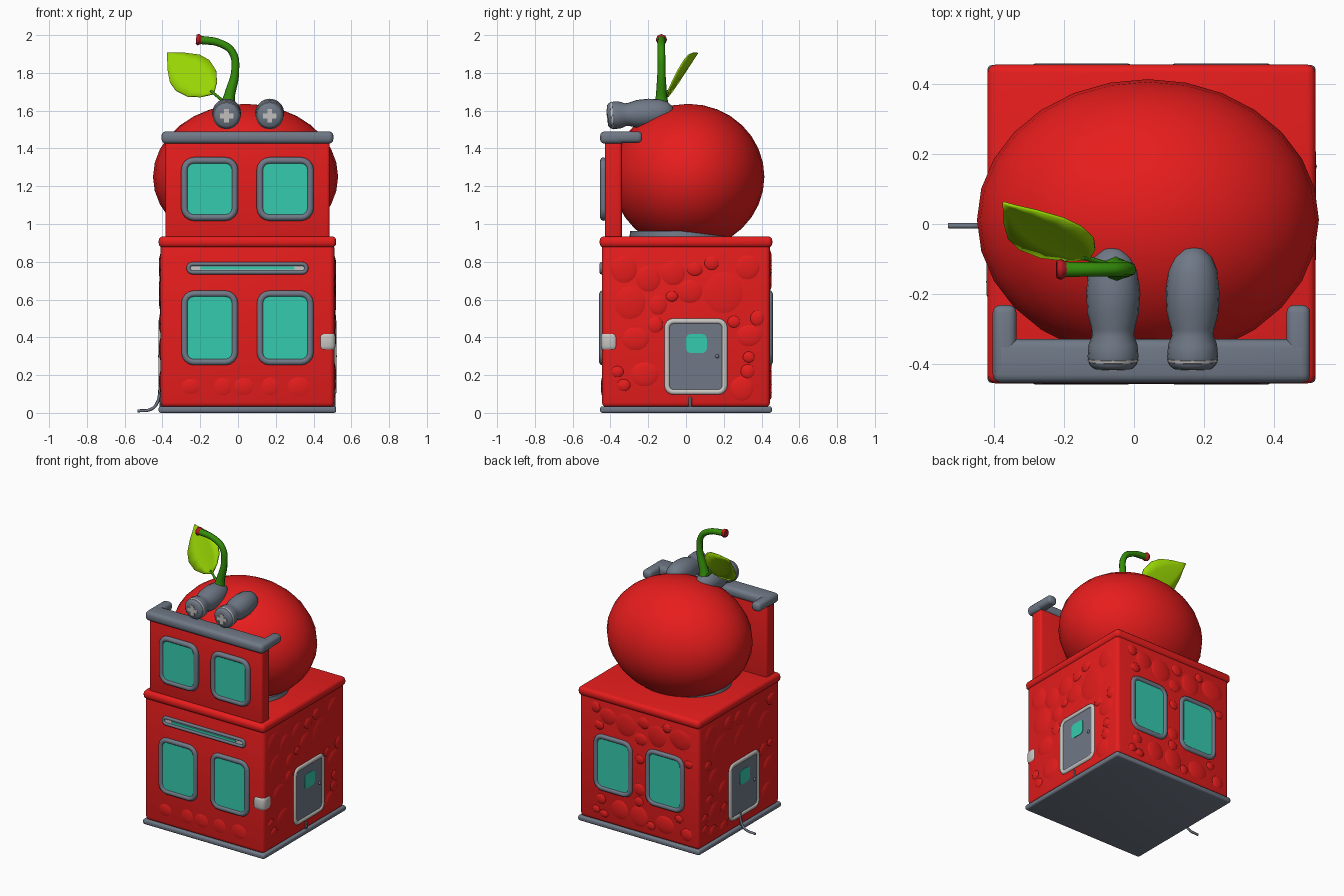
import bpy, bmesh, math, random
from mathutils import Matrix, Vector

if "Cube" in bpy.data.objects:
    bpy.data.objects.remove(bpy.data.objects["Cube"])
random.seed(4)

def mat(name, c):
    m = bpy.data.materials.new(name)
    m.diffuse_color = (*c, 1)
    m.use_nodes = True
    m.node_tree.nodes["Principled BSDF"].inputs["Base Color"].default_value = m.diffuse_color
    return m

RED = mat("red", (0.80, 0.012, 0.012))
SLATE = mat("slate grey", (0.16, 0.19, 0.24))
LIGHT = mat("light grey", (0.57, 0.56, 0.54))
TEAL = mat("teal glass", (0.035, 0.6, 0.43))
GREEN = mat("stem green", (0.035, 0.27, 0.003))
LIME = mat("leaf lime", (0.31, 0.66, 0.001))
TIP = mat("dark red", (0.5, 0.01, 0.015))

def finish(name, me, m, angle=40):
    ob = bpy.data.objects.new(name, me)
    bpy.context.collection.objects.link(ob)
    me.materials.clear()
    me.materials.append(m)
    bpy.ops.object.select_all(action='DESELECT')
    ob.select_set(True)
    bpy.context.view_layer.objects.active = ob
    bpy.ops.object.shade_smooth_by_angle(angle=math.radians(angle))
    return ob

def from_bm(name, bm, m, angle=40):
    bmesh.ops.recalc_face_normals(bm, faces=bm.faces)
    me = bpy.data.meshes.new(name)
    bm.to_mesh(me)
    bm.free()
    return finish(name, me, m, angle)

def box(name, lo, hi, m, bevel=0.0, segs=3):
    bm = bmesh.new()
    bmesh.ops.create_cube(bm, size=1)
    for v in bm.verts:
        v.co = Vector([lo[i] + (v.co[i] + 0.5) * (hi[i] - lo[i]) for i in range(3)])
    if bevel:
        bmesh.ops.bevel(bm, geom=bm.edges[:], offset=bevel, segments=segs, profile=0.5, affect='EDGES')
    return from_bm(name, bm, m)

def ball(name, c, r, m, u=28, v=16):
    bm = bmesh.new()
    bmesh.ops.create_uvsphere(bm, u_segments=u, v_segments=v, radius=1)
    for w in bm.verts:
        w.co = Vector([c[i] + w.co[i] * r[i] for i in range(3)])
    return from_bm(name, bm, m, 60)

def tube(name, pts, radii, m, cyclic=False, smooth=True):
    cu = bpy.data.curves.new(name + "_path", 'CURVE')
    cu.dimensions = '3D'
    cu.bevel_depth = 1
    cu.bevel_resolution = 2
    cu.use_fill_caps = not cyclic
    cu.resolution_u = 6
    sp = cu.splines.new('BEZIER' if smooth else 'POLY')
    ps = sp.bezier_points if smooth else sp.points
    ps.add(len(pts) - 1)
    for p, q, r in zip(ps, pts, radii):
        p.co = q if smooth else (*q, 1)
        p.radius = r
        if smooth:
            p.handle_left_type = p.handle_right_type = 'AUTO'
    sp.use_cyclic_u = cyclic
    tmp = bpy.data.objects.new("tmp", cu)
    bpy.context.collection.objects.link(tmp)
    bpy.context.view_layer.update()
    me = bpy.data.meshes.new_from_object(tmp.evaluated_get(bpy.context.evaluated_depsgraph_get()))
    bpy.data.objects.remove(tmp)
    return finish(name, me, m, 60)

def round_rect(u, z, w, h, r, d, n=5):
    pts = []
    for k, (sx, sz) in enumerate(((1, 1), (-1, 1), (-1, -1), (1, -1))):
        for i in range(n):
            a = math.pi / 2 * (k + i / (n - 1))
            pts.append((u + sx * (w / 2 - r) + r * math.cos(a), -d, z + sz * (h / 2 - r) + r * math.sin(a)))
    return pts

def plate(name, u, z, w, h, r, d, m, t=0.008):
    bm = bmesh.new()
    f = bm.faces.new([bm.verts.new(p) for p in round_rect(u, z, w, h, r, d)])
    ext = bmesh.ops.extrude_face_region(bm, geom=[f])
    for v in ext['geom']:
        if isinstance(v, bmesh.types.BMVert):
            v.co.y += t
    return from_bm(name, bm, m)

# Turns a part made for the front wall onto another wall of the tower
def turn(obs, deg):
    for o in obs:
        o.matrix_world = Matrix.Translation((0.05, 0, 0)) @ Matrix.Rotation(math.radians(deg), 4, 'Z')

def window(name, u, z, w, h, d, deg):
    pts = round_rect(u, z, w - 0.034, h - 0.034, 0.05, d)
    turn([tube(name + "_frame", pts, [0.018] * len(pts), SLATE, True, False),
          plate(name + "_glass", u, z, w - 0.03, h - 0.03, 0.045, d + 0.007, TEAL)], deg)

# Tower body
box("base_slab", (-0.42, -0.455, 0), (0.52, 0.455, 0.035), SLATE, 0.012)
box("tower_walls", (-0.41, -0.445, 0.03), (0.51, 0.445, 0.9), RED, 0.025)
box("roof_cornice", (-0.42, -0.457, 0.875), (0.52, 0.457, 0.935), RED, 0.024)

# Upper facade and its grey coping
box("upper_facade", (-0.385, -0.43, 0.92), (0.485, -0.34, 1.45), RED, 0.015)
box("coping_front", (-0.405, -0.455, 1.425), (0.505, -0.33, 1.49), SLATE, 0.024)
for n, x in (("left", -0.405), ("right", 0.437)):
    box("coping_return_" + n, (x, -0.44, 1.43), (x + 0.068, -0.232, 1.49), SLATE, 0.022)

# Windows on front and back
for i, u in enumerate((-0.2, 0.2)):
    window(f"front_window_{i}", u, 0.45, 0.3, 0.395, 0.442, 0)
    window(f"back_window_{i}", u, 0.45, 0.3, 0.395, 0.442, 180)
    window(f"upper_window_{i}", u, 1.185, 0.3, 0.335, 0.437, 0)

# Sign slot above the front windows
pts = round_rect(0, 0.766, 0.624, 0.044, 0.021, 0.447)
turn([tube("slot_frame", pts, [0.011] * len(pts), SLATE, True, False),
      plate("slot_back", 0, 0.766, 0.62, 0.04, 0.019, 0.448, LIGHT),
      plate("slot_glass", 0, 0.766, 0.5, 0.016, 0.007, 0.454, TEAL)], 0)

# Side doors
for n, deg in (("right", 90), ("left", -90)):
    pts = round_rect(0.052, 0.298, 0.305, 0.375, 0.035, 0.456)
    turn([tube(n + "_door_frame", pts, [0.016] * len(pts), LIGHT, True, False),
          plate(n + "_door_panel", 0.052, 0.298, 0.305, 0.375, 0.035, 0.463, SLATE),
          plate(n + "_door_glass", 0.055, 0.367, 0.11, 0.1, 0.025, 0.467, TEAL),
          ball(n + "_door_knob", (0.165, -0.464, 0.3), (0.011, 0.01, 0.011), SLATE, 10, 6),
          box(n + "_door_step", (0.012, -0.466, 0.03), (0.032, -0.45, 0.085), SLATE, 0.005, 1)], deg)

# Loose cable on the left side
tube("cable", [(-0.413, -0.005, 0.13), (-0.425, -0.005, 0.06), (-0.455, -0.005, 0.022), (-0.532, -0.005, 0.01)],
     [0.008] * 4, SLATE)

# Pale patch wrapped around the front right corner
box("corner_patch", (0.425, -0.451, 0.325), (0.516, -0.36, 0.43), LIGHT, 0.028)

# Shallow lumps in the plaster, kept clear of doors and windows
bm = bmesh.new()
def lump(u, z, r, d, deg):
    M = (Matrix.Translation((0.05, 0, 0)) @ Matrix.Rotation(math.radians(deg), 4, 'Z')
         @ Matrix.Translation((u, -d, z)) @ Matrix.Diagonal((r, 0.018, r * random.uniform(0.8, 1.1), 1)))
    bmesh.ops.create_uvsphere(bm, u_segments=18, v_segments=10, radius=1, matrix=M)
door = [(0.052, 0.298, 0.16, 0.21)]
panes = [(-0.2, 0.45, 0.14, 0.19), (0.2, 0.45, 0.14, 0.19)]
for deg, d, holes in ((90, 0.451, door), (-90, 0.451, door), (180, 0.436, panes)):
    done = []
    for k in range(900):
        r = random.uniform(0.07, 0.125) if k < 500 else random.uniform(0.035, 0.06)
        u, z = random.uniform(-0.42 + r, 0.42 - r), random.uniform(0.05 + r, 0.87 - r)
        clear = all(math.hypot(max(abs(u - a) - w, 0), max(abs(z - b) - h, 0)) > r * 1.05 for a, b, w, h in holes)
        if clear and len(done) < 22 and all(math.hypot(u - a, z - b) > 0.85 * (r + c) for a, b, c in done):
            done.append((u, z, r))
            lump(u, z, r, d, deg)
for u in (-0.3, -0.13, -0.02, 0.12, 0.27):
    lump(u, 0.14, random.uniform(0.06, 0.085), 0.433, 0)
from_bm("plaster_lumps", bm, RED, 60)

# Giant cherry on a low grey ring
ball("cherry", (0.04, 0.012, 1.25), (0.49, 0.403, 0.386), RED)
bm = bmesh.new()
bmesh.ops.create_cone(bm, cap_ends=True, segments=32, radius1=0.325, radius2=0.32, depth=0.034,
                      matrix=Matrix.Translation((0.04, -0.03, 0.945)) @ Matrix.Diagonal((1, 0.83, 1, 1)))
from_bm("cherry_ring", bm, SLATE)

# Two spotlights with crossed plates on the lens and a thin pale band
profile = [(0, 0.0), (0, 0.055), (0.012, 0.068), (0.035, 0.073), (0.07, 0.07), (0.095, 0.06), (0.115, 0.062),
           (0.16, 0.074), (0.22, 0.077), (0.28, 0.071), (0.32, 0.055), (0.345, 0.03), (0.352, 0.0)]
band = [(0.018, 0.068), (0.019, 0.0715), (0.027, 0.0735), (0.028, 0.069)]

def turned(name, prof, m):
    bm = bmesh.new()
    vs = [bm.verts.new((0, y, r)) for y, r in prof]
    es = [bm.edges.new(e) for e in zip(vs, vs[1:])]
    bmesh.ops.spin(bm, geom=vs + es, cent=(0, 0, 0), axis=(0, 1, 0), angle=2 * math.pi, steps=20)
    bmesh.ops.remove_doubles(bm, verts=bm.verts, dist=0.0005)
    return from_bm(name, bm, m, 50)

for n, x in (("left", -0.06), ("right", 0.168)):
    parts = [turned(n + "_spotlight", profile, SLATE), turned(n + "_band", band, LIGHT),
             box(n + "_cross_a", (-0.036, -0.004, -0.013), (0.036, 0.003, 0.013), LIGHT),
             box(n + "_cross_b", (-0.013, -0.0045, -0.036), (0.013, 0.003, 0.036), LIGHT)]
    for p in parts:
        p.matrix_world = Matrix.Translation((x, -0.415, 1.573)) @ Matrix.Rotation(math.radians(3.5), 4, 'X')

# Cherry stem, its tip and the leaf stalk
tube("cherry_stem", [(-0.06, -0.13, 1.6), (-0.045, -0.13, 1.68), (-0.015, -0.13, 1.81), (-0.03, -0.13, 1.91),
                     (-0.095, -0.13, 1.957), (-0.2, -0.13, 1.975)], [0.045, 0.029, 0.021, 0.02, 0.02, 0.022], GREEN)
tube("stem_tip", [(-0.195, -0.13, 1.974), (-0.21, -0.13, 1.976), (-0.222, -0.13, 1.977)], [0.022, 0.03, 0.025], TIP)
tube("leaf_stalk", [(-0.05, -0.125, 1.625), (-0.09, -0.112, 1.66), (-0.145, -0.095, 1.705)], [0.01, 0.008, 0.007], GREEN)

# Leaf with a slightly folded midrib
bm = bmesh.new()
a, b = Vector((-0.13, -0.1, 1.69)), Vector((-0.375, 0.06, 1.905))
across = Vector((0.086, 0.03, 0.078))
rows = []
for t, w in ((0, 0.04), (0.1, 0.5), (0.25, 0.88), (0.45, 1.03), (0.62, 0.92), (0.8, 0.55), (0.92, 0.22), (1, 0.02)):
    c = a.lerp(b, t) - Vector((0, 0.012, 0)) * math.sin(math.pi * t)
    rows.append([bm.verts.new(c + across * w * s + Vector((0, 0.008 * w * (1 - abs(s)), 0)))
                 for s in (-1, -0.5, 0, 0.5, 1)])
for r, q in zip(rows, rows[1:]):
    for i in range(4):
        bm.faces.new((r[i], q[i], q[i + 1], r[i + 1]))
leaf = from_bm("leaf", bm, LIME, 60)
sol = leaf.modifiers.new("thickness", 'SOLIDIFY')
sol.thickness = 0.008
sol.offset = 0
